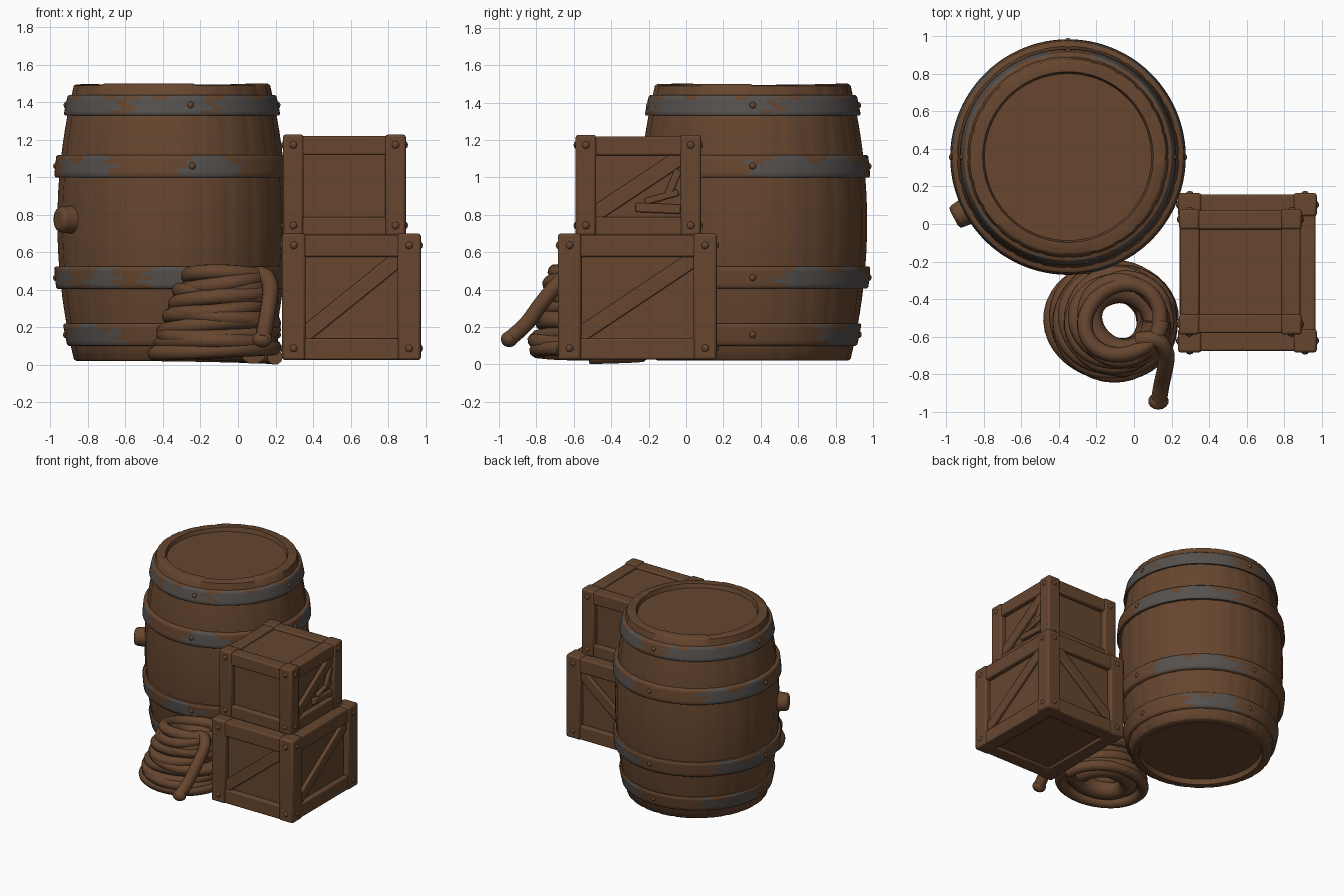
import bpy, bmesh, math, random
from mathutils import Vector, Matrix

if "Cube" in bpy.data.objects:
    bpy.data.objects.remove(bpy.data.objects["Cube"])

random.seed(4)
TAU = math.tau


def material(name, rgb):
    m = bpy.data.materials.new(name)
    m.diffuse_color = (*rgb, 1)
    m.use_nodes = True
    m.node_tree.nodes["Principled BSDF"].inputs["Base Color"].default_value = m.diffuse_color
    return m


WOOD = material("brown_wood", (0.132, 0.061, 0.028))
IRON = material("worn_iron", (0.092, 0.082, 0.077))


def finish(name, bm, smooth=35, bevel=0):
    bmesh.ops.recalc_face_normals(bm, faces=bm.faces)
    me = bpy.data.meshes.new(name)
    bm.to_mesh(me)
    bm.free()
    ob = bpy.data.objects.new(name, me)
    bpy.context.collection.objects.link(ob)
    me.materials.append(WOOD)
    me.materials.append(IRON)
    if bevel:
        mod = ob.modifiers.new("soft_edges", 'BEVEL')
        mod.width, mod.segments, mod.limit_method = bevel, 2, 'ANGLE'
    bpy.ops.object.select_all(action='DESELECT')
    ob.select_set(True)
    bpy.context.view_layer.objects.active = ob
    bpy.ops.object.shade_smooth_by_angle(angle=math.radians(smooth))
    return ob


# ---------- barrel ----------
CX, CY = -0.352, 0.357


def barrel_r(z):
    return 0.612 - 0.165 * (z - 0.76) ** 2


def lathe(bm, profile, n, closed=False, shape=lambda i, r, z: (r, z)):
    rings = []
    for r, z in profile:
        ring = []
        for i in range(n):
            rr, zz = shape(i, r, z)
            a = TAU * i / n
            ring.append(bm.verts.new((CX + rr * math.cos(a), CY + rr * math.sin(a), zz)))
        rings.append(ring)
    pairs = list(zip(rings, rings[1:])) + ([(rings[-1], rings[0])] if closed else [])
    for p, q in pairs:
        for i in range(n):
            k = (i + 1) % n
            bm.faces.new((p[i], p[k], q[k], q[i]))
    if not closed:
        bm.faces.new(rings[0])
        bm.faces.new(rings[-1])


STAVES, PER = 24, 6
lift = [random.uniform(-0.008, 0.002) for _ in range(STAVES)]


def stave_shape(i, r, z):
    # shallow groove between staves, uneven stave ends at the top
    if i % PER == 0 and r > 0.5:
        r -= 0.005
    if z > 1.49:
        z += lift[i // PER]
    return r, z


wall = [(barrel_r(0.03 + 1.46 * k / 18), 0.03 + 1.46 * k / 18) for k in range(19)]
bm = bmesh.new()
lathe(bm, [(0.45, 0.06), (0.46, 0.02), (0.51, 0.02)] + wall +
      [(0.51, 1.5), (0.455, 1.5), (0.445, 1.465)], STAVES * PER, shape=stave_shape)
finish("barrel_body", bm, 45)

# hoops: height, half height, stand-off, iron patches in degrees (the rest is rusted brown)
hoops = [
    (0.16, 0.06, 0.018, [(-165, -120), (40, 78), (130, 180)]),
    (0.465, 0.06, 0.026, [(-172, -150), (-137, -119), (-104, -74), (15, 80), (140, 185)]),
    (1.06, 0.06, 0.026, [(-160, -122), (-87, -55), (0, 75), (130, 180)]),
    (1.385, 0.055, 0.020, [(-172, -121), (-112, -70), (-64, 10), (14, 78), (100, 180)]),
]
for n, (zc, h, off, patches) in enumerate(hoops):
    bm = bmesh.new()
    outer = [(barrel_r(zc + h * t) + off, zc + h * t) for t in (-0.85, -0.5, -0.15, 0.2, 0.55, 0.85)]
    prof = ([(barrel_r(zc - h) - 0.03, zc - h), (barrel_r(zc - h) + off - 0.008, zc - h)] + outer +
            [(barrel_r(zc + h) + off - 0.008, zc + h), (barrel_r(zc + h) - 0.03, zc + h)])
    lathe(bm, prof, 144, closed=True)
    for f in bm.faces:
        c = f.calc_center_median()
        a = math.degrees(math.atan2(c.y - CY, c.x - CX))
        t = (c.z - zc) / h
        ragged = 4 * math.sin(7 * t + n)
        bite = (1.1 if n == 3 else 0.8) + 0.5 * math.sin(a * 0.21 + n * 2)
        if any(lo + ragged < a < hi + ragged for lo, hi in patches) and t < bite and abs(t) < 0.95:
            f.material_index = 1
    finish("barrel_hoop", bm, 50)

# hoop rivets
bm = bmesh.new()
for zc, h, off, _ in hoops:
    for deg in (0, 90, 180, -80):
        a = math.radians(deg)
        r = barrel_r(zc) + off - 0.008
        bmesh.ops.create_uvsphere(bm, u_segments=10, v_segments=6, radius=0.02, matrix=Matrix.Translation(
            (CX + r * math.cos(a), CY + r * math.sin(a), zc)))
finish("hoop_rivets", bm, 60)

# bung on the left side
d = Vector((-0.88, -0.47, 0)).normalized()
bm = bmesh.new()
bmesh.ops.create_cone(bm, cap_ends=True, segments=14, radius1=0.08, radius2=0.066, depth=0.13,
                      matrix=Matrix.Translation(Vector((CX, CY, 0.775)) + d * 0.625)
                      @ d.to_track_quat('Z', 'Y').to_matrix().to_4x4())
finish("barrel_bung", bm, bevel=0.02)


# ---------- crates ----------
def box(bm, lo, hi):
    lo, hi = Vector(lo), Vector(hi)
    bmesh.ops.create_cube(bm, size=1, matrix=Matrix.Translation((lo + hi) / 2) @ Matrix.Diagonal((*(hi - lo), 1)))


def beam(bm, a, b, normal, width, thick):
    a, b, nrm = Vector(a), Vector(b), Vector(normal)
    x = (b - a).normalized()
    rot = Matrix((x, nrm.cross(x), nrm)).transposed().to_4x4()
    bmesh.ops.create_cube(bm, size=1, matrix=Matrix.Translation((a + b) / 2) @ rot
                          @ Matrix.Diagonal(((b - a).length, width, thick, 1)))


def crate(name, lo, hi, w, braced):
    (x0, y0, z0), (x1, y1, z1) = lo, hi
    e, g = 0.045, 0.008
    # inner box of panels
    bm = bmesh.new()
    box(bm, (x0 + e, y0 + e, z0 + 0.02), (x1 - e, y1 - e, z1 - 0.025))
    finish(name + "_panels", bm)
    # corner posts
    bm = bmesh.new()
    for px in (x0, x1 - w):
        for py in (y0, y1 - w):
            box(bm, (px, py, z0), (px + w, py + w, z1))
    finish(name + "_posts", bm, bevel=0.014)
    # top and bottom rails
    bm = bmesh.new()
    for za, zb in ((z0 + 0.002, z0 + w - 0.01), (z1 - w, z1 - 0.008)):
        for py in (y0 + g, y1 - g - w + 0.01):
            box(bm, (x0 + w * 0.8, py, za), (x1 - w * 0.8, py + w - 0.01, zb))
        for px in (x0 + g, x1 - g - w + 0.01):
            box(bm, (px, y0 + w * 0.8, za), (px + w - 0.01, y1 - w * 0.8, zb))
    finish(name + "_rails", bm, bevel=0.01)
    # diagonal braces
    bm = bmesh.new()
    i, zb, zt = w * 0.85, z0 + w, z1 - w
    k = e - 0.012
    sides = {"front": ((x0 + i, y0 + k, zb), (x1 - i, y0 + k, zt), (0, -1, 0)),
             "right": ((x1 - k, y0 + i, zb), (x1 - k, y1 - i, zt), (1, 0, 0)),
             "back": ((x0 + i, y1 - k, zb), (x1 - i, y1 - k, zt), (0, 1, 0)),
             "left": ((x0 + k, y1 - i, zb), (x0 + k, y0 + i, zt), (-1, 0, 0))}
    for s in braced:
        beam(bm, *sides[s], 0.085, 0.03)
    finish(name + "_braces", bm, bevel=0.008)
    # low nail heads on the posts
    bm = bmesh.new()
    m, s = w * 0.5, 0.012
    for z in (z0 + m, z1 - m):
        for px, sx in ((x0, 1), (x1, -1)):
            for py, sy in ((y0, 1), (y1, -1)):
                for p in ((px + sx * m, py + sy * s, z), (px + sx * s, py + sy * m, z)):
                    bmesh.ops.create_icosphere(bm, subdivisions=2, radius=0.024, matrix=Matrix.Translation(p))
    finish(name + "_nails", bm, 60)


crate("lower_crate", (0.235, -0.685, 0.025), (0.975, 0.165, 0.70), 0.125, ("front", "right", "back", "left"))
crate("upper_crate", (0.24, -0.59, 0.688), (0.895, 0.08, 1.228), 0.11, ("right",))

# broken slats on the right side of the upper crate
bm = bmesh.new()
for a, b, w in (((0.868, -0.27, 0.84), (0.868, -0.03, 0.83), 0.05),
                ((0.868, -0.22, 0.87), (0.868, -0.04, 0.92), 0.035),
                ((0.868, -0.10, 0.90), (0.868, -0.04, 1.04), 0.04)):
    beam(bm, a, b, (1, 0, 0), w, 0.03)
finish("broken_slats", bm, bevel=0.008)


# ---------- rope coil ----------
def rope(name, pts, radius, kind='POLY'):
    cu = bpy.data.curves.new(name, 'CURVE')
    cu.dimensions, cu.bevel_depth, cu.bevel_resolution, cu.use_fill_caps = '3D', radius, 3, True
    sp = cu.splines.new(kind)
    sp.points.add(len(pts) - 1)
    for p, co in zip(sp.points, pts):
        p.co = (*co, 1)
    if kind == 'NURBS':
        sp.use_endpoint_u, sp.order_u = True, 3
    cu.materials.append(WOOD)
    ob = bpy.data.objects.new(name, cu)
    bpy.context.collection.objects.link(ob)


def coil(turns, r0, r1, z0, z1, wob):
    pts = []
    for i in range(turns * 40 + 1):
        t = i / (turns * 40)
        a = TAU * turns * t
        r = r0 + (r1 - r0) * t ** 1.3 + wob * math.sin(2.3 * a + 1)
        z = z0 + (z1 - z0) * t + wob * 1.6 * math.sin(1.37 * a) * min(1, 4 * t)
        pts.append((-0.125 + 0.07 * t + r * math.cos(a), -0.517 + r * 0.93 * math.sin(a), z))
    return pts


rope("rope_outer_coils", coil(10, 0.312, 0.195, 0.042, 0.49, 0.012), 0.042)
rope("rope_inner_coils", coil(5, 0.20, 0.175, 0.075, 0.42, 0.008), 0.072)

# loose rope end with a knot
rope("rope_tail", [(0.02, -0.62, 0.47), (0.12, -0.60, 0.50), (0.18, -0.68, 0.44), (0.165, -0.78, 0.32),
                   (0.145, -0.86, 0.20), (0.13, -0.96, 0.125)], 0.043, 'NURBS')
bm = bmesh.new()
bmesh.ops.create_uvsphere(bm, u_segments=14, v_segments=8, radius=0.05,
                          matrix=Matrix.Translation((0.13, -0.945, 0.135)) @ Matrix.Diagonal((1.1, 0.9, 0.85, 1)))
finish("rope_knot", bm, 60)
